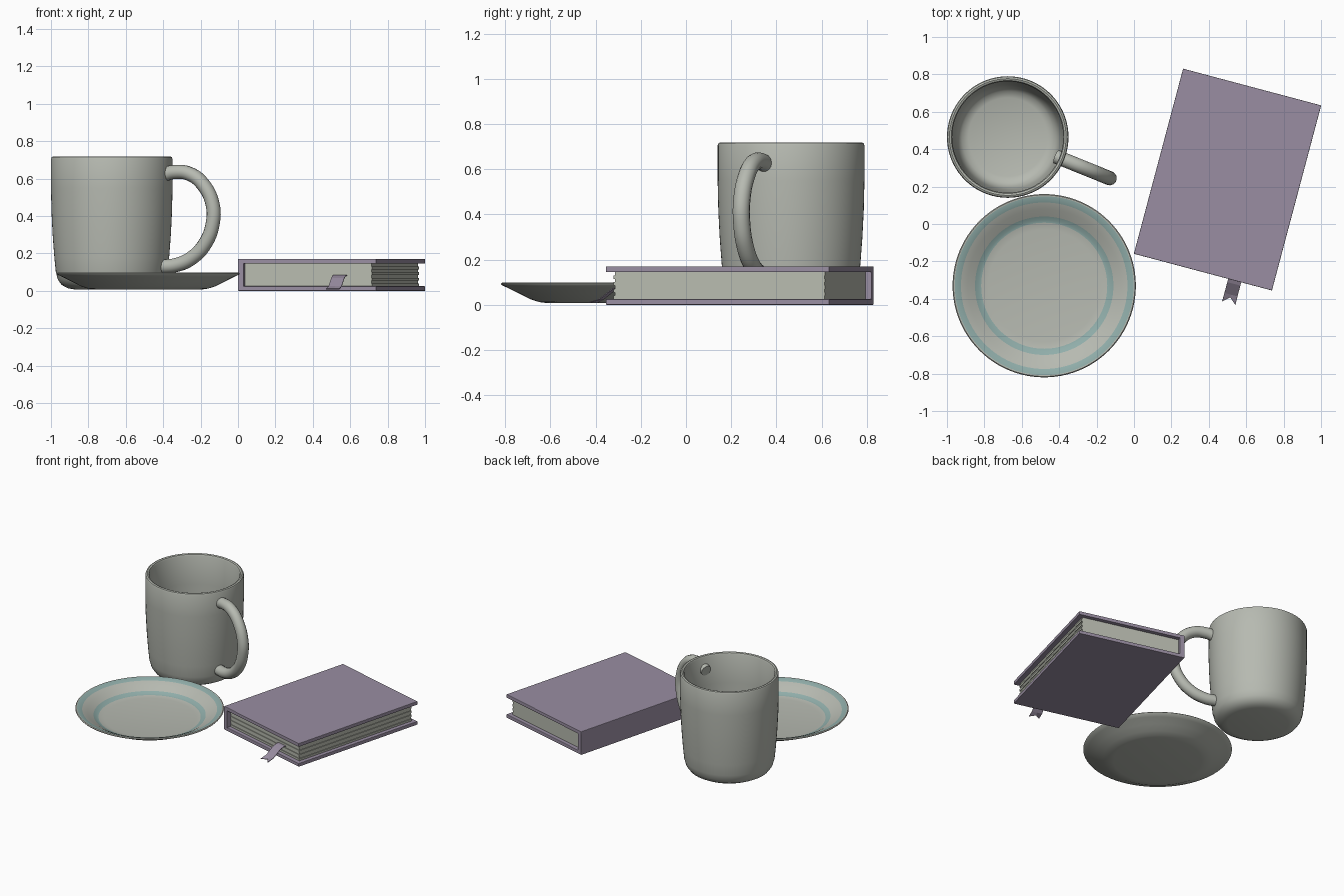
import bpy, bmesh, math
from mathutils import Matrix, Vector

cube = bpy.data.objects.get("Cube")
if cube:
    bpy.data.objects.remove(cube, do_unlink=True)


def material(name, r, g, b):
    m = bpy.data.materials.new(name)
    m.use_nodes = True
    m.diffuse_color = (r, g, b, 1)
    m.node_tree.nodes["Principled BSDF"].inputs["Base Color"].default_value = (r, g, b, 1)
    return m


stoneware = material("stoneware", 0.47, 0.49, 0.44)
glaze = material("teal glaze", 0.28, 0.42, 0.40)
cloth = material("mauve cloth", 0.32, 0.27, 0.36)
paper = material("paper", 0.48, 0.50, 0.43)


def finish(bm, name, mats, matrix=Matrix(), smooth=False):
    bmesh.ops.recalc_face_normals(bm, faces=bm.faces)
    mesh = bpy.data.meshes.new(name)
    bm.to_mesh(mesh)
    bm.free()
    for m in mats:
        mesh.materials.append(m)
    obj = bpy.data.objects.new(name, mesh)
    bpy.context.collection.objects.link(obj)
    obj.matrix_world = matrix
    if smooth:
        smooth_object(obj)
    return obj


def smooth_object(obj):
    bpy.ops.object.select_all(action="DESELECT")
    obj.select_set(True)
    bpy.context.view_layer.objects.active = obj
    bpy.ops.object.shade_smooth_by_angle(angle=math.radians(40))


def lathe(profile, steps=72):
    """Spin an (r, z) profile around the z axis."""
    bm = bmesh.new()
    verts = [bm.verts.new((r, 0, z)) for r, z in profile]
    edges = [bm.edges.new(pair) for pair in zip(verts, verts[1:])]
    bmesh.ops.spin(bm, geom=verts + edges, cent=(0, 0, 0), axis=(0, 0, 1),
                   angle=math.tau, steps=steps)
    bmesh.ops.remove_doubles(bm, verts=bm.verts, dist=0.0005)
    bmesh.ops.recalc_face_normals(bm, faces=bm.faces)
    return bm


def box(name, low, high, mat, matrix, bevel=0.0):
    low, high = Vector(low), Vector(high)
    bm = bmesh.new()
    bmesh.ops.create_cube(bm, size=1)
    bmesh.ops.scale(bm, vec=high - low, verts=bm.verts)
    bmesh.ops.translate(bm, vec=(low + high) / 2, verts=bm.verts)
    if bevel:
        bmesh.ops.bevel(bm, geom=bm.edges, offset=bevel, segments=2, affect="EDGES", profile=0.5)
    return finish(bm, name, [mat], matrix)


# Mug body: outer wall, rounded lip, inner wall and floor
mug_place = Matrix.Translation((-0.675, 0.465, 0))
mug_profile = [(0, 0.008), (0.2, 0.008), (0.235, 0.014), (0.268, 0.032), (0.288, 0.06),
               (0.299, 0.1), (0.307, 0.18), (0.316, 0.3), (0.322, 0.42), (0.325, 0.55),
               (0.325, 0.705), (0.321, 0.715), (0.312, 0.719), (0.302, 0.715), (0.297, 0.705),
               (0.296, 0.5), (0.289, 0.3), (0.279, 0.14), (0.267, 0.085), (0.245, 0.055),
               (0.21, 0.042), (0, 0.04)]
finish(lathe(mug_profile), "mug_body", [stoneware], mug_place, smooth=True)

# Mug handle: a round tube along a smooth arc
path = [(0.28, 0.615), (0.36, 0.635), (0.45, 0.625), (0.53, 0.565), (0.582, 0.46),
        (0.582, 0.36), (0.54, 0.255), (0.46, 0.175), (0.37, 0.138), (0.28, 0.13)]
curve = bpy.data.curves.new("mug_handle", "CURVE")
curve.dimensions = "3D"
curve.bevel_depth = 0.038
curve.bevel_resolution = 5
curve.resolution_u = 6
curve.use_fill_caps = True
spline = curve.splines.new("BEZIER")
spline.bezier_points.add(len(path) - 1)
for point, (r, z) in zip(spline.bezier_points, path):
    point.co = (r, 0, z)
    point.handle_left_type = point.handle_right_type = "AUTO"
curve.materials.append(stoneware)
handle = bpy.data.objects.new("mug_handle", curve)
bpy.context.collection.objects.link(handle)
handle.matrix_world = mug_place @ Matrix.Rotation(math.radians(-22), 4, "Z")
bpy.ops.object.select_all(action="DESELECT")
handle.select_set(True)
bpy.context.view_layer.objects.active = handle
bpy.ops.object.convert(target="MESH")
smooth_object(bpy.context.view_layer.objects.active)

# Saucer with two glazed rings on its upper side
saucer_profile = [(0, 0.008), (0.29, 0.008), (0.32, 0.012), (0.36, 0.025), (0.41, 0.05),
                  (0.46, 0.075), (0.486, 0.087), (0.49, 0.093), (0.485, 0.098), (0.478, 0.098),
                  (0.445, 0.086), (0.41, 0.069), (0.37, 0.045), (0.35, 0.034), (0.337, 0.03),
                  (0.3, 0.025), (0, 0.024)]
bm = lathe(saucer_profile, 96)
for face in bm.faces:
    c = face.calc_center_median()
    r = math.hypot(c.x, c.y)
    if face.normal.z > 0.3 and (0.337 < r < 0.37 or 0.445 < r < 0.479):
        face.material_index = 1
finish(bm, "saucer", [stoneware, glaze], Matrix.Translation((-0.48, -0.33, 0)), smooth=True)

# Book: two cover boards, a spine and layered pages
book = Matrix.Translation((0.5, 0.2375, 0)) @ Matrix.Rotation(math.radians(-14.9), 4, "Z")
hw, hl, thick, board = 0.382, 0.512, 0.17, 0.025
box("bottom_cover", (-hw, -hl, 0), (hw, hl, board), cloth, book, 0.003)
box("top_cover", (-hw, -hl, thick - board), (hw, hl, thick), cloth, book, 0.003)
box("spine", (-hw, -hl, board - 0.004), (-hw + 0.032, hl, thick - board + 0.004), cloth, book)
layers = 8
step = (thick - 2 * board) / layers
for i in range(layers):
    inset = 0.028 + 0.005 * (i % 2)
    z = board + i * step
    box(f"pages_{i + 1}", (-hw + 0.03, -hl + inset, z), (hw - inset, hl - 0.028, z + step),
        paper, book)

# Ribbon marker with a swallowtail end, drooping from the front page edge
bm = bmesh.new()
rows = [(-0.44, 0.087, 0), (-0.5, 0.083, 0), (-0.53, 0.07, 0), (-0.59, 0.025, 0), (-0.605, 0.012, 0.032)]
grid = []
for y, z, tail in rows:
    grid.append([bm.verts.new((x, y - (tail if x != 0.176 else 0), z)) for x in (0.14, 0.176, 0.212)])
for a, b in zip(grid, grid[1:]):
    for k in range(2):
        bm.faces.new((a[k], a[k + 1], b[k + 1], b[k]))
ribbon = finish(bm, "ribbon_marker", [cloth], book)
solid = ribbon.modifiers.new("thickness", "SOLIDIFY")
solid.thickness = 0.004
